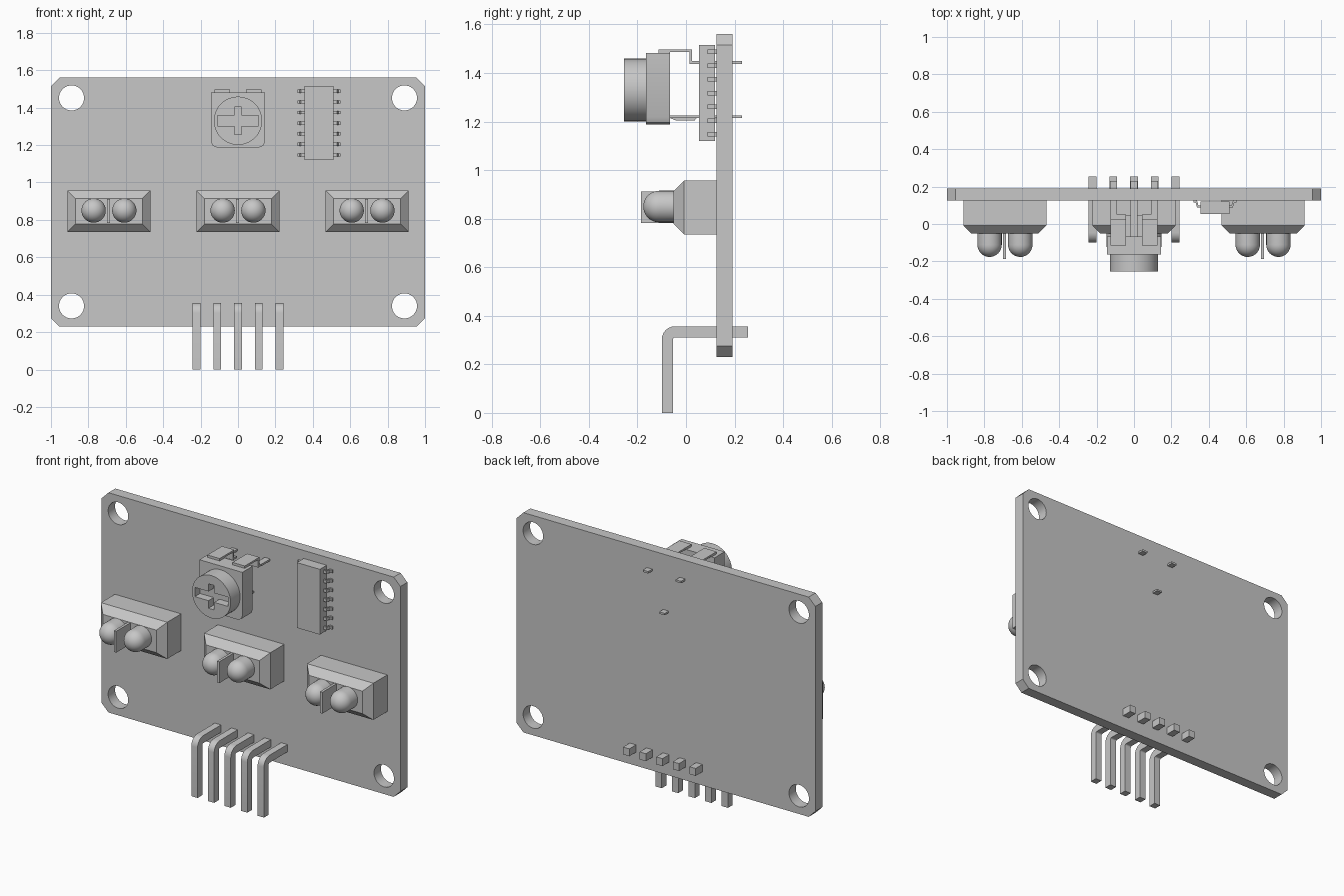
import bpy, bmesh
from math import sin, cos, pi, radians
from mathutils import Matrix, Vector

if "Cube" in bpy.data.objects:
    bpy.data.objects.remove(bpy.data.objects["Cube"], do_unlink=True)

grey = bpy.data.materials.new("plain_grey")
grey.use_nodes = True
tone = (0.57, 0.57, 0.57, 1)
grey.diffuse_color = tone
grey.node_tree.nodes["Principled BSDF"].inputs["Base Color"].default_value = tone

# Local (u, v, depth) to world, for each extrusion axis
AXES = {
    "x": Matrix(((0, 0, 1, 0), (1, 0, 0, 0), (0, 1, 0, 0), (0, 0, 0, 1))),
    "y": Matrix(((1, 0, 0, 0), (0, 0, 1, 0), (0, 1, 0, 0), (0, 0, 0, 1))),
    "z": Matrix.Identity(4),
}


def finish(name, bm):
    bmesh.ops.remove_doubles(bm, verts=bm.verts, dist=0.0002)
    bmesh.ops.recalc_face_normals(bm, faces=bm.faces)
    mesh = bpy.data.meshes.new(name)
    bm.to_mesh(mesh)
    bm.free()
    mesh.materials.append(grey)
    obj = bpy.data.objects.new(name, mesh)
    bpy.context.collection.objects.link(obj)
    bpy.ops.object.select_all(action="DESELECT")
    obj.select_set(True)
    bpy.context.view_layer.objects.active = obj
    bpy.ops.object.shade_smooth_by_angle(angle=radians(30))
    return obj


def prism(name, loops, lo, hi, axis):
    """Extrude an outline (further loops are holes) from lo to hi along an axis."""
    curve = bpy.data.curves.new(name, "CURVE")
    curve.dimensions = "2D"
    curve.fill_mode = "BOTH"
    curve.extrude = (hi - lo) / 2
    for loop in loops:
        spline = curve.splines.new("POLY")
        spline.points.add(len(loop) - 1)
        for point, (u, v) in zip(spline.points, loop):
            point.co = (u, v, 0, 1)
        spline.use_cyclic_u = True
    temp = bpy.data.objects.new(name + "_outline", curve)
    bpy.context.collection.objects.link(temp)
    graph = bpy.context.evaluated_depsgraph_get()
    mesh = bpy.data.meshes.new_from_object(temp.evaluated_get(graph))
    bm = bmesh.new()
    bm.from_mesh(mesh)
    bpy.data.objects.remove(temp)
    bpy.data.curves.remove(curve)
    bpy.data.meshes.remove(mesh)
    bm.transform(AXES[axis] @ Matrix.Translation((0, 0, (lo + hi) / 2)))
    return finish(name, bm)


def rect(u0, u1, v0, v1):
    return [(u0, v0), (u1, v0), (u1, v1), (u0, v1)]


def cut_rect(u0, u1, v0, v1, c):
    return [(u0 + c, v0), (u1 - c, v0), (u1, v0 + c), (u1, v1 - c),
            (u1 - c, v1), (u0 + c, v1), (u0, v1 - c), (u0, v0 + c)]


def circle(u, v, r, n=40):
    return [(u + r * cos(2 * pi * i / n), v + r * sin(2 * pi * i / n)) for i in range(n)]


def ribbon(path, t):
    """Outline of a strip of thickness t that follows a path, with mitred corners."""
    pts = [Vector(p) for p in path]
    left, right = [], []
    for i, p in enumerate(pts):
        before = (p - pts[i - 1]).normalized() if i else None
        after = (pts[i + 1] - p).normalized() if i < len(pts) - 1 else None
        a, b = before or after, after or before
        na, nb = Vector((-a.y, a.x)), Vector((-b.y, b.x))
        m = (na + nb).normalized()
        off = m * (t / 2 / m.dot(na))
        left.append(tuple(p + off))
        right.append(tuple(p - off))
    return left + right[::-1]


FACE, BACK = 0.125, 0.191

# Circuit board with cut corners and mounting holes
holes = [circle(x, z, 0.067) for x in (-0.89, 0.89) for z in (0.34, 1.452)]
prism("board", [cut_rect(-1, 1, 0.23, 1.56, 0.045)] + holes, FACE, BACK, "y")

# Bent header pins
bend = [(-0.045 - 0.032 * cos(a), 0.302 + 0.032 * sin(a))
        for a in [pi / 2 * i / 6 for i in range(7)]]
pin_path = [(-0.077, 0)] + bend + [(0.255, 0.334)]
for i in range(-2, 3):
    x = i * 0.111
    prism(f"header_pin_{i + 3}", [ribbon(pin_path, 0.045)], x - 0.021, x + 0.021, "x")


# Sensors: bevelled case, two domed lenses and a divider
def sensor(label, cx):
    z, half_x, half_z, front, bevel = 0.846, 0.222, 0.111, -0.008, 0.043
    bm = bmesh.new()
    bmesh.ops.create_cube(bm, size=1, matrix=Matrix.Translation((cx, (front + FACE) / 2, z))
                          @ Matrix.Diagonal((2 * half_x, FACE - front, 2 * half_z, 1)))
    bm.normal_update()
    face = min(bm.faces, key=lambda f: f.calc_center_median().y)
    top = bmesh.ops.extrude_discrete_faces(bm, faces=[face])["faces"][0]
    for v in top.verts:
        v.co.x -= bevel if v.co.x > cx else -bevel
        v.co.z -= bevel if v.co.z > z else -bevel
        v.co.y -= bevel
    finish(f"{label}_sensor_case", bm)

    for side, dx in (("right", -0.082), ("left", 0.082)):
        r, mid = 0.065, -0.111
        profile = [(r, -0.045)] + [(r * cos(a), mid - r * sin(a))
                                   for a in [pi / 2 * k / 10 for k in range(11)]]
        bm = bmesh.new()
        verts = [bm.verts.new((cx + dx + u, y, z + 0.004)) for u, y in profile]
        edges = [bm.edges.new(pair) for pair in zip(verts, verts[1:])]
        bmesh.ops.spin(bm, geom=verts + edges, cent=(cx + dx, 0, z + 0.004),
                       axis=(0, 1, 0), angle=2 * pi, steps=32)
        finish(f"{label}_sensor_{side}_lens", bm)
    prism(f"{label}_sensor_divider", [rect(cx - 0.011, cx + 0.005, 0.783, 0.912)],
          -0.186, -0.045, "y")


for label, cx in (("right", -0.69), ("middle", 0), ("left", 0.69)):
    sensor(label, cx)

# Chip with gull-wing legs
chip_x = 0.433
prism("chip_body", [rect(chip_x - 0.077, chip_x + 0.077, 1.12, 1.515)], 0.054, FACE - 0.006, "y")
for side in (-1, 1):
    leg = [(chip_x + side * dx, y) for dx, y in
           ((0.07, 0.094), (0.092, 0.094), (0.1, 0.12), (0.116, 0.12))]
    for i in range(7):
        z = 1.147 + i * 0.0567
        prism(f"chip_{'left' if side > 0 else 'right'}_leg_{i + 1}",
              [ribbon(leg, 0.01)], z - 0.009, z + 0.009, "z")

# Trimmer body and slotted dial
body = [(-0.144, 1.482), (-0.144, 1.218), (-0.135, 1.197), (-0.114, 1.188),
        (0.114, 1.188), (0.135, 1.197), (0.144, 1.218), (0.144, 1.482)]
prism("trimmer_body", [body], -0.164, -0.066, "y")
dial_z, w, h, a, b = 1.33, 0.11, 0.074, 0.019, 0.028
cross = [(-w, -b), (-a, -b), (-a, -h), (a, -h), (a, -b), (w, -b),
         (w, b), (a, b), (a, h), (-a, h), (-a, b), (-w, b)]
cross = [(u, v + dial_z) for u, v in cross]
prism("trimmer_dial", [circle(0, dial_z, 0.129, 48), cross], -0.255, -0.205, "y")
prism("trimmer_dial_base", [circle(0, dial_z, 0.129, 48)], -0.205, -0.16, "y")

# Trimmer leads: a pair of clips over the top, and one below
for side, s in (("right", -1), ("left", 1)):
    xs = sorted((s * 0.043, s * 0.125))
    prism(f"trimmer_{side}_clip", [ribbon([(-0.114, 1.491), (0.02, 1.491), (0.02, 1.443),
                                           (0.05, 1.443)], 0.011)], xs[0], xs[1], "x")
    prism(f"trimmer_{side}_clip_front", [rect(-0.114, -0.066, 1.478, 1.488)], xs[0], xs[1], "x")
    prism(f"trimmer_{side}_lead", [rect(0.04, 0.23, 1.437, 1.449)],
          s * 0.11 - 0.018, s * 0.11 + 0.018, "x")
prism("trimmer_lower_lead", [rect(-0.07, 0.23, 1.214, 1.225)], -0.018, 0.018, "x")
prism("trimmer_lower_tab", [[(-0.07, 1.216), (-0.04, 1.204), (0.035, 1.204), (0.045, 1.216)]],
      -0.045, 0.045, "x")
